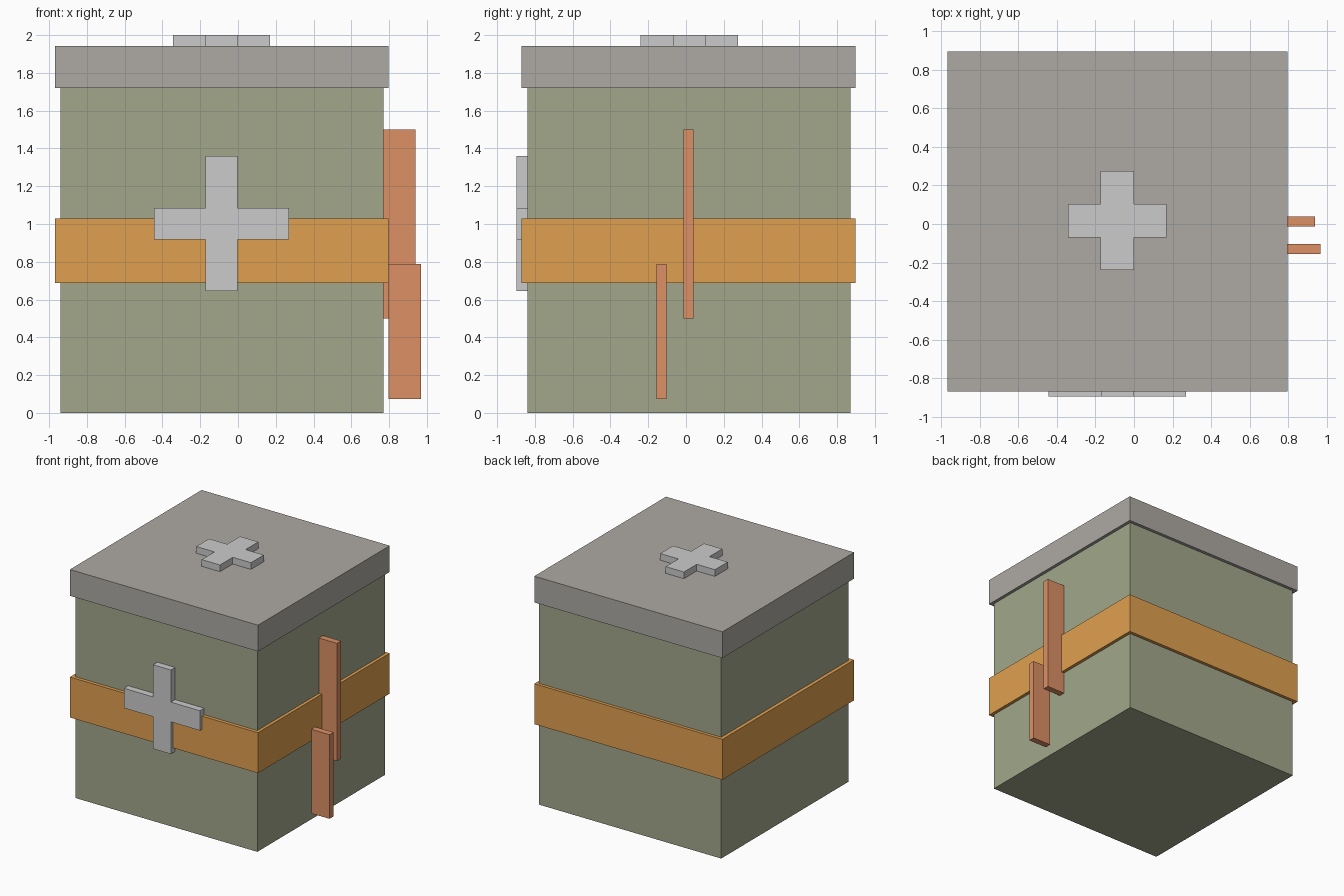
import bpy, bmesh
from mathutils import Matrix, Vector

if "Cube" in bpy.data.objects:
    bpy.data.objects.remove(bpy.data.objects["Cube"])


def material(name, rgb):
    m = bpy.data.materials.new(name)
    m.diffuse_color = (*rgb, 1)
    m.use_nodes = True
    m.node_tree.nodes["Principled BSDF"].inputs["Base Color"].default_value = m.diffuse_color
    return m


def finish(name, bm, mat=None):
    bmesh.ops.recalc_face_normals(bm, faces=bm.faces)
    me = bpy.data.meshes.new(name)
    bm.to_mesh(me)
    bm.free()
    if mat:
        me.materials.append(mat)
    ob = bpy.data.objects.new(name, me)
    bpy.context.collection.objects.link(ob)
    return ob


def box(name, x, y, z, mat):
    bm = bmesh.new()
    bmesh.ops.create_cube(bm, size=1)
    for v in bm.verts:
        v.co = [lo + (hi - lo) * (c + 0.5) for c, (lo, hi) in zip(v.co, (x, y, z))]
    return finish(name, bm, mat)


def cross(name, arm, half_width, depth, matrix):
    """Plus-shaped plate in the local XY plane, extruded along local Z."""
    a, w = arm, half_width
    outline = []
    for quarter in range(4):
        turn = Matrix.Rotation(quarter * 1.5707963, 3, 'Z')
        outline += [turn @ Vector(p) for p in ((a, -w, 0), (a, w, 0), (w, w, 0))]
    bm = bmesh.new()
    face = bm.faces.new([bm.verts.new(p) for p in outline])
    ext = bmesh.ops.extrude_face_region(bm, geom=[face], use_keep_orig=True)
    verts = [g for g in ext['geom'] if isinstance(g, bmesh.types.BMVert)]
    bmesh.ops.translate(bm, verts=verts, vec=(0, 0, depth))
    bm.transform(matrix)
    return finish(name, bm)


green = material("olive_green", (0.36, 0.39, 0.26))
orange = material("orange", (0.74, 0.35, 0.08))
salmon = material("salmon", (0.72, 0.28, 0.13))
stone = material("warm_grey", (0.42, 0.40, 0.37))

# Body, with lid and band sharing a slightly larger footprint
box("body", (-0.94, 0.77), (-0.84, 0.87), (0, 1.72), green)
wide_x, wide_y = (-0.97, 0.797), (-0.87, 0.897)
box("lid", wide_x, wide_y, (1.72, 1.943), stone)
box("band", wide_x, wide_y, (0.687, 1.03), orange)

# Cross emblems: on the lid and on the front
cross("lid_cross", 0.257, 0.086, 0.057,
      Matrix.Translation((-0.087, 0.017, 1.943)))
cross("front_cross", 0.357, 0.084, 0.057,
      Matrix.Translation((-0.087, -0.84, 1.002)) @ Matrix.Rotation(1.5707963, 4, 'X'))

# Strips hanging on the right side
box("long_strip", (0.77, 0.94), (-0.014, 0.04), (0.5, 1.5), salmon)
box("short_strip", (0.798, 0.97), (-0.157, -0.103), (0.073, 0.787), salmon)
